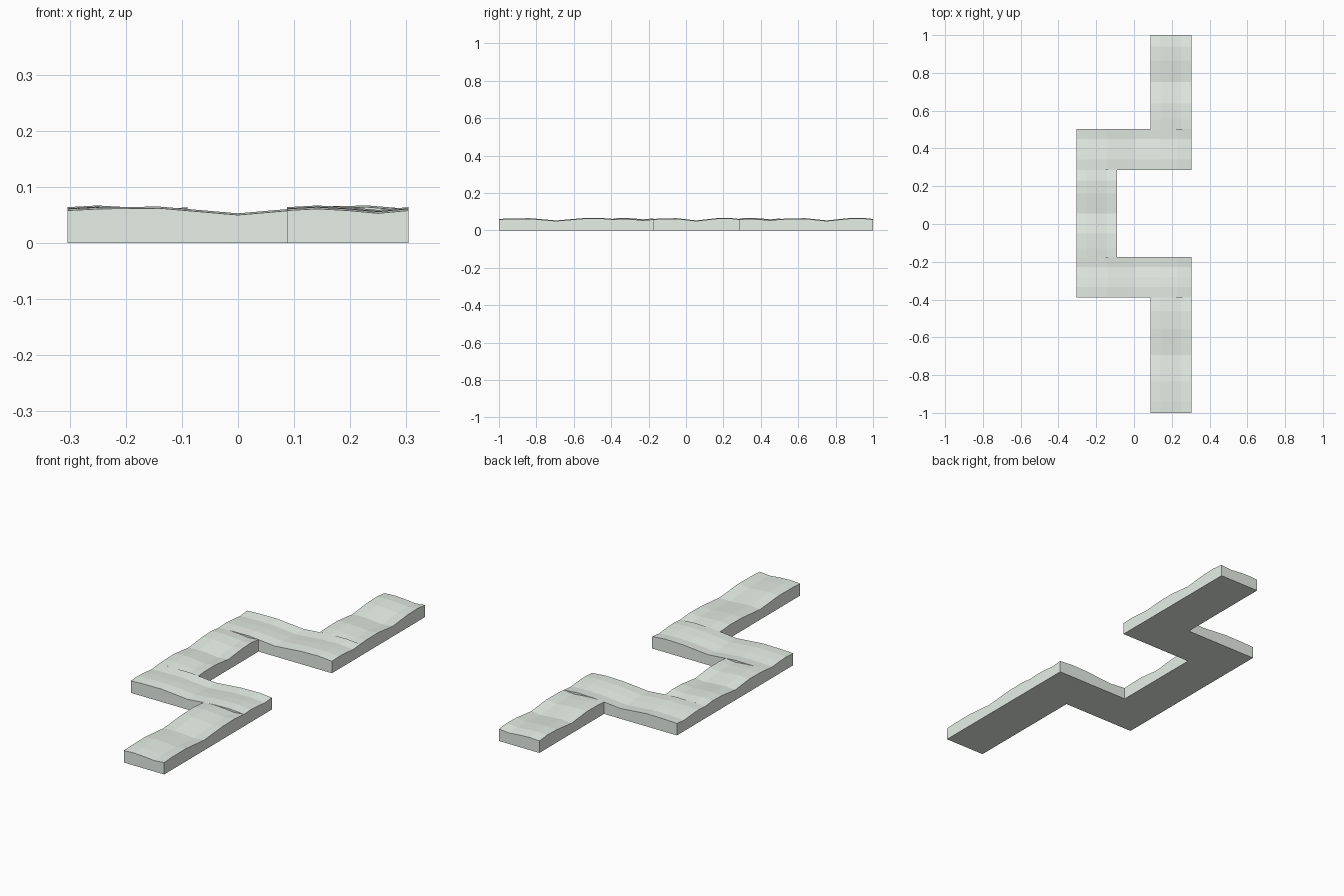
import bpy, bmesh

if "Cube" in bpy.data.objects:
    bpy.data.objects.remove(bpy.data.objects["Cube"])

mat = bpy.data.materials.new("pale_stone")
mat.diffuse_color = (0.80, 0.86, 0.80, 1)
mat.use_nodes = True
mat.node_tree.nodes["Principled BSDF"].inputs["Base Color"].default_value = mat.diffuse_color

HEIGHT = 0.058
# gentle waves: (fraction, height offset) across and along each slab
ACROSS = [(0, 0), (0.25, 0.003), (0.5, 0.0), (0.75, -0.005), (1, 0)]
ALONG = [(0, 0), (0.1, 0.003), (0.27, 0.004), (0.5, -0.008),
         (0.73, 0.004), (0.88, 0.006), (1, 0)]


def slab(name, x0, x1, y0, y1, along_x=False):
    """Closed slab with a flat base and faceted, worn top."""
    px, py = (ALONG, ACROSS) if along_x else (ACROSS, ALONG)
    bm = bmesh.new()
    top = [[bm.verts.new((x0 + (x1 - x0) * u, y0 + (y1 - y0) * v, HEIGHT + a + b))
            for u, a in px] for v, b in py]
    for r0, r1 in zip(top, top[1:]):
        for i in range(len(r0) - 1):
            bm.faces.new((r0[i], r0[i + 1], r1[i + 1]))
            bm.faces.new((r0[i], r1[i + 1], r1[i]))
    # sides and base
    rim = (top[0][:-1] + [r[-1] for r in top[:-1]]
           + top[-1][:0:-1] + [r[0] for r in top[:0:-1]])
    low = [bm.verts.new((v.co.x, v.co.y, 0)) for v in rim]
    for i in range(len(rim)):
        j = (i + 1) % len(rim)
        bm.faces.new((rim[i], low[i], low[j], rim[j]))
    bm.faces.new(low[::-1])
    bmesh.ops.recalc_face_normals(bm, faces=bm.faces)
    mesh = bpy.data.meshes.new(name)
    bm.to_mesh(mesh)
    bm.free()
    mesh.materials.append(mat)
    bpy.context.collection.objects.link(bpy.data.objects.new(name, mesh))


# zigzag path from front to back
slab("front_path", 0.087, 0.304, -1.0, -0.388)
slab("front_crossing", -0.304, 0.304, -0.388, -0.175, along_x=True)
slab("middle_path", -0.304, -0.09, -0.175, 0.286)
slab("back_crossing", -0.304, 0.304, 0.286, 0.504, along_x=True)
slab("back_path", 0.087, 0.304, 0.504, 1.0)
